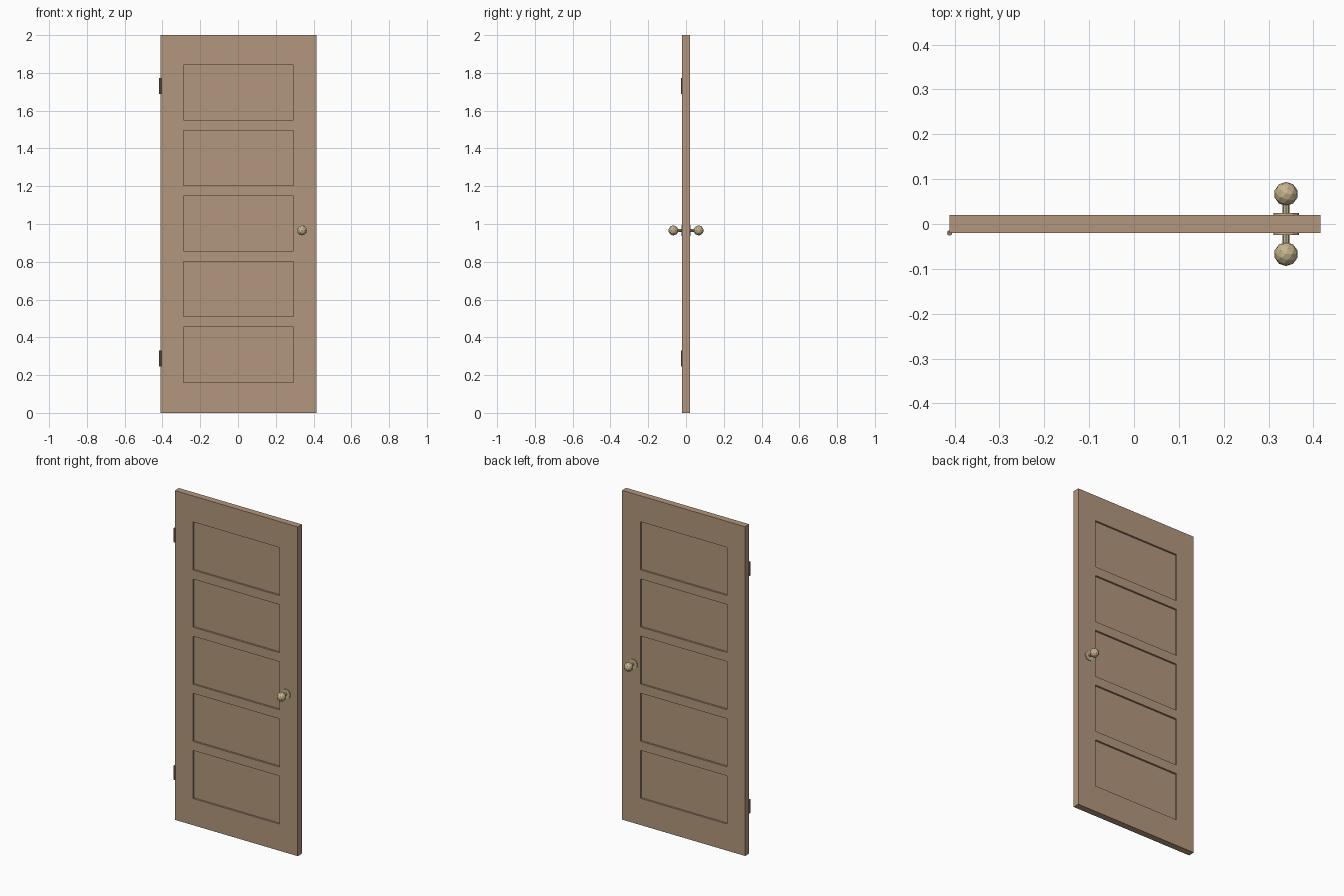
import bpy, bmesh, math
from mathutils import Matrix, Vector

if "Cube" in bpy.data.objects:
    bpy.data.objects.remove(bpy.data.objects["Cube"])


def material(name, rgb):
    m = bpy.data.materials.new(name)
    m.diffuse_color = (*rgb, 1)
    m.use_nodes = True
    m.node_tree.nodes["Principled BSDF"].inputs["Base Color"].default_value = m.diffuse_color
    return m


WOOD = material("tan wood", (0.45, 0.31, 0.205))
BRASS = material("pale brass", (0.56, 0.46, 0.27))
HINGE = material("dull bronze", (0.30, 0.215, 0.13))


def add_object(name, bm, mat):
    mesh = bpy.data.meshes.new(name)
    bm.to_mesh(mesh)
    bm.free()
    mesh.materials.append(mat)
    ob = bpy.data.objects.new(name, mesh)
    bpy.context.collection.objects.link(ob)
    return ob


def cylinder(name, radius, length, centre, mat, sides, along_y=False):
    bm = bmesh.new()
    rot = Matrix.Rotation(math.pi / 2, 4, 'X') if along_y else Matrix()
    bmesh.ops.create_cone(bm, cap_ends=True, segments=sides, radius1=radius,
                          radius2=radius, depth=length,
                          matrix=Matrix.Translation(centre) @ rot)
    return add_object(name, bm, mat)


# door slab with five recessed panels on both faces
X0, X1, HALF = -0.411, 0.4155, 0.02
CX = (X0 + X1) / 2
PANEL_HALF_W, PANEL_H, PITCH, FIRST_Z, DEPTH = 0.291, 0.292, 0.347, 0.162, 0.011
panels = [(FIRST_Z + i * PITCH, FIRST_Z + i * PITCH + PANEL_H) for i in range(5)]

bm = bmesh.new()
bmesh.ops.create_cube(bm, size=1, matrix=Matrix.Translation((CX, 0, 1))
                      @ Matrix.Diagonal((X1 - X0, 2 * HALF, 2, 1)))


def cut(point, normal):
    bmesh.ops.bisect_plane(bm, geom=bm.verts[:] + bm.edges[:] + bm.faces[:],
                           plane_co=point, plane_no=normal)


for side in (-1, 1):
    cut((CX + side * PANEL_HALF_W, 0, 0), (1, 0, 0))
for low, high in panels:
    cut((0, 0, low), (0, 0, 1))
    cut((0, 0, high), (0, 0, 1))
bm.normal_update()


def is_panel(face):
    c = face.calc_center_median()
    return (abs(face.normal.y) > 0.9 and abs(c.x - CX) < PANEL_HALF_W
            and any(low < c.z < high for low, high in panels))


bmesh.ops.inset_individual(bm, faces=[f for f in bm.faces if is_panel(f)],
                           thickness=0.0, depth=-DEPTH)
add_object("door_panel", bm, WOOD)

# knob, stem and round plate on each face
KX, KZ = 0.339, 0.966
for label, s in (("front", -1), ("back", 1)):
    cylinder(label + "_plate", 0.0285, 0.005, (KX, s * 0.0225, KZ), BRASS, 12, True)
    cylinder(label + "_stem", 0.0075, 0.03, (KX, s * 0.038, KZ), BRASS, 8, True)
    bm = bmesh.new()
    bmesh.ops.create_icosphere(bm, subdivisions=2, radius=0.0267,
                               matrix=Matrix.Translation((KX, s * 0.067, KZ)))
    add_object(label + "_knob", bm, BRASS)

# hinge barrels on the front left edge
for label, z in (("lower", 0.287), ("upper", 1.73)):
    cylinder(label + "_hinge", 0.006, 0.085, (X0, -HALF, z), HINGE, 8)
